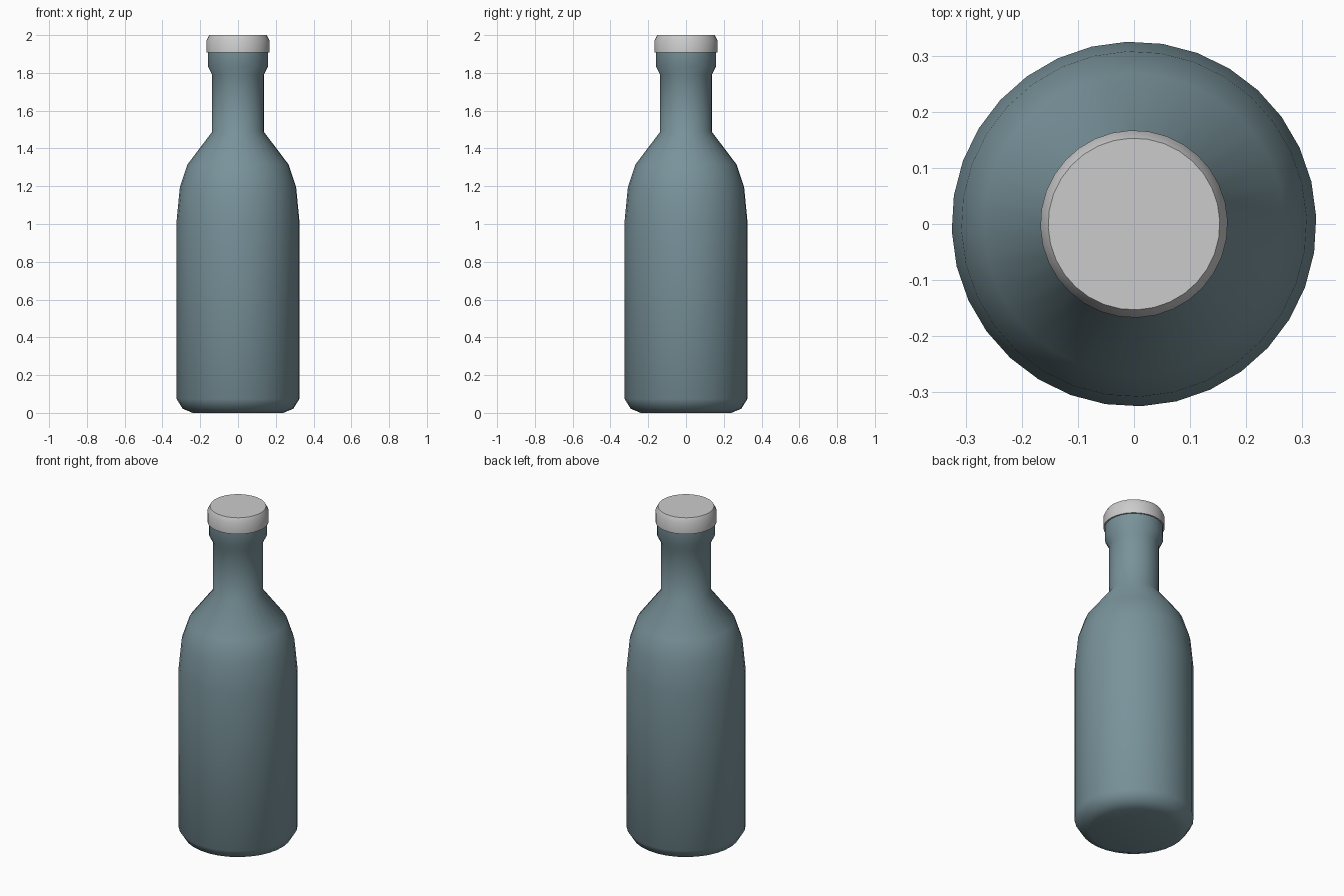
import bpy, bmesh, math

default = bpy.data.objects.get("Cube")
if default:
    bpy.data.objects.remove(default, do_unlink=True)

SIDES = 32
TURN = math.radians(2.25)


def make_material(name, rgb, roughness):
    mat = bpy.data.materials.new(name)
    mat.use_nodes = True
    mat.diffuse_color = (*rgb, 1)
    bsdf = mat.node_tree.nodes["Principled BSDF"]
    bsdf.inputs["Base Color"].default_value = (*rgb, 1)
    bsdf.inputs["Roughness"].default_value = roughness
    return mat


def lathe(name, profile, mat, sharp_angle):
    """Spin (radius, height) points round z and close both ends."""
    bm = bmesh.new()
    rings = []
    for r, z in profile:
        angles = [TURN + math.tau * i / SIDES for i in range(SIDES)]
        rings.append([bm.verts.new((r * math.cos(a), r * math.sin(a), z)) for a in angles])
    for low, high in zip(rings, rings[1:]):
        for i in range(SIDES):
            j = (i + 1) % SIDES
            bm.faces.new((low[i], low[j], high[j], high[i]))
    bm.faces.new(rings[0][::-1])
    bm.faces.new(rings[-1])
    mesh = bpy.data.meshes.new(name)
    bm.to_mesh(mesh)
    bm.free()
    mesh.materials.append(mat)
    obj = bpy.data.objects.new(name, mesh)
    bpy.context.collection.objects.link(obj)
    bpy.ops.object.select_all(action="DESELECT")
    obj.select_set(True)
    bpy.context.view_layer.objects.active = obj
    bpy.ops.object.shade_smooth_by_angle(angle=math.radians(sharp_angle))
    return obj


glass = make_material("blue grey glass", (0.19, 0.29, 0.325), 0.4)
metal = make_material("light grey cap", (0.6, 0.6, 0.6), 0.5)

# Bottle: rounded base, straight body, sloped shoulder, neck and lip
lathe("bottle_body", [
    (0.24, 0), (0.293, 0.022), (0.325, 0.073), (0.325, 1.02),
    (0.308, 1.195), (0.268, 1.315), (0.137, 1.488), (0.137, 1.79),
    (0.159, 1.833), (0.159, 1.92),
], glass, 80)

# Cap: short cylinder with a chamfered top edge
lathe("bottle_cap", [
    (0.167, 1.908), (0.167, 1.972), (0.153, 2.0),
], metal, 40)
